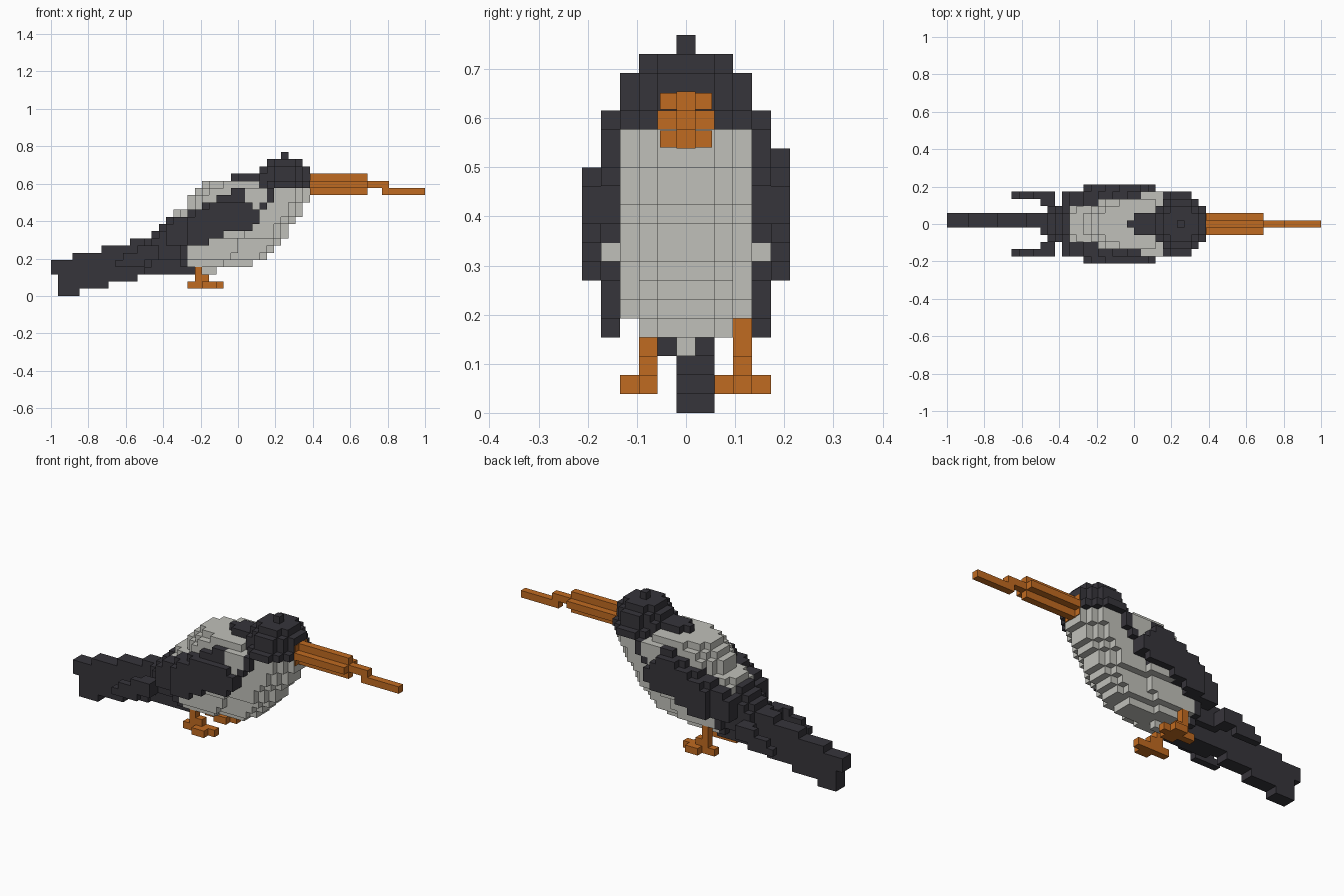
import bpy, bmesh
from mathutils import Vector

cube = bpy.data.objects.get("Cube")
if cube:
    bpy.data.objects.remove(cube, do_unlink=True)

S = 2 / 52  # edge of one block


def material(name, rgb):
    m = bpy.data.materials.new(name)
    m.use_nodes = True
    m.diffuse_color = (*rgb, 1)
    bsdf = m.node_tree.nodes["Principled BSDF"]
    bsdf.inputs["Base Color"].default_value = (*rgb, 1)
    bsdf.inputs["Roughness"].default_value = 0.9
    return m


DARK, LIGHT, ORANGE = 0, 1, 2
MATS = [material("charcoal feathers", (0.037, 0.035, 0.043)),
        material("pale grey feathers", (0.53, 0.53, 0.49)),
        material("orange bill", (0.53, 0.145, 0.015))]

parts = {}     # part name -> {cell: colour}
filled = set()  # every occupied cell


def add(part, cells, colour):
    """Claim free cells for a part; colour is a number or a rule."""
    store = parts.setdefault(part, {})
    for c in cells:
        if c not in filled:
            filled.add(c)
            store[c] = colour(*c) if callable(colour) else colour


def box(i0, i1, j0, j1, k0, k1):
    return [(i, j, k) for i in range(i0, i1 + 1)
            for j in range(j0, j1 + 1) for k in range(k0, k1 + 1)]


def slab(k, i0, i1, w, p=2.4):
    """One rounded horizontal layer, i0..i1 long and w blocks to each side."""
    mid, r = (i0 + i1) / 2, (i1 - i0 + 1) / 2
    return [c for c in box(i0, i1, -w, w, k, k)
            if (abs(c[0] - mid) / r) ** p + (abs(c[1]) / (w + 0.15)) ** p <= 1]


# Wings: an inner and an outer sheet of blocks, mirrored
INNER = {4: (9, 12), 5: (10, 14), 6: (12, 14), 7: (16, 20), 8: (16, 22), 9: (16, 26),
         10: (17, 28), 11: (19, 28), 12: (21, 27), 13: (23, 26), 14: (25, 26)}
OUTER = {7: (19, 21), 8: (19, 23), 9: (19, 27), 10: (19, 28), 11: (20, 28), 12: (22, 27)}
for name, s in (("left_wing", 1), ("right_wing", -1)):
    for k, (a, b) in INNER.items():
        add(name, box(a, b, 4 * s, 4 * s, k, k), DARK)
        if k > 4:  # root that joins the sheet to the body
            add(name, box(max(a, 13), b, 3 * s, 3 * s, k, k), DARK)
    for k, (a, b) in OUTER.items():
        add(name, box(a, b, 5 * s, 5 * s, k, k), DARK)
add("left_wing", box(24, 26, 5, 5, 13, 13), DARK)

# Tail: two blocks wide, stepping down to the tip
TAIL = [(1, 3), (1, 7), (1, 11), (0, 16), (0, 16), (3, 16), (7, 16), (11, 16)]
for k, (a, b) in enumerate(TAIL):
    add("tail", box(a, b, 0, 1, k, k), DARK)


# Body: slanted stack of rounded layers, dark rump, pale belly and back
def plumage(i, j, k):
    if i < 17 or (k < 7 and i < 19):
        return DARK
    if abs(j) >= 3 and ((i == 30 and k in (13, 14)) or (i == 29 and k == 12)):
        return DARK  # cheek stripe and eye
    return LIGHT


BODY = {4: (14, 27, 2), 5: (13, 29, 3), 6: (13, 30, 3), 7: (13, 31, 3),
        8: (14, 32, 4), 9: (15, 32, 4), 10: (16, 33, 4), 11: (17, 34, 4),
        12: (19, 34, 4), 13: (19, 35, 4), 14: (20, 35, 4)}
for k, (a, b, w) in BODY.items():
    add("body", slab(k, a, b, w), plumage)
add("body", box(13, 19, -1, 1, 3, 3), DARK)
add("body", box(20, 22, 0, 0, 3, 3), LIGHT)

# Head: dark cap with crest and pointed nape
for k, a, b, w in ((15, 29, 35, 4), (16, 29, 35, 3), (17, 29, 35, 3), (18, 30, 34, 2)):
    add("head", slab(k, a, b, w), DARK)
add("head", box(29, 30, -2, 2, 15, 16), DARK)
add("head", box(32, 32, 0, 0, 19, 19), DARK)
add("head", box(25, 25, 0, 0, 16, 16) + box(26, 28, -1, 1, 16, 16), DARK)
add("body", slab(15, 21, 31, 3), LIGHT)

# Bill: cross-shaped base with a thin stepped tip
add("bill", box(36, 43, -1, 1, 15, 15) + box(36, 43, 0, 0, 14, 16), ORANGE)
add("bill", box(44, 46, 0, 0, 15, 15) + box(46, 51, 0, 0, 14, 14), ORANGE)

# Legs and feet
add("right_leg", box(20, 20, -2, -2, 2, 3) + box(21, 21, -2, -2, 2, 2), ORANGE)
add("right_leg", box(19, 23, -2, -2, 1, 1) + box(21, 22, -3, -3, 1, 1), ORANGE)
add("left_leg", box(20, 20, 3, 3, 2, 4) + box(21, 21, 3, 3, 2, 2), ORANGE)
add("left_leg", box(19, 23, 3, 3, 1, 1) + box(21, 22, 2, 4, 1, 1), ORANGE)


def build(name, cells):
    """Mesh only the faces of a part that are open to the air."""
    bm = bmesh.new()
    for c, colour in cells.items():
        centre = Vector((-1 + (c[0] + 0.5) * S, c[1] * S, (c[2] + 0.5) * S))
        for axis in range(3):
            for sign in (-1, 1):
                n = Vector((0, 0, 0))
                n[axis] = sign
                if (c[0] + int(n.x), c[1] + int(n.y), c[2] + int(n.z)) in filled:
                    continue
                u = Vector((0, 0, 0))
                u[(axis + 1) % 3] = 1
                v = n.cross(u)
                corners = ((-1, -1), (1, -1), (1, 1), (-1, 1))
                f = bm.faces.new([bm.verts.new(centre + (n + u * a + v * b) * S / 2)
                                  for a, b in corners])
                f.material_index = colour
    bmesh.ops.remove_doubles(bm, verts=bm.verts, dist=S / 100)
    mesh = bpy.data.meshes.new(name)
    for m in MATS:
        mesh.materials.append(m)
    bm.to_mesh(mesh)
    bm.free()
    obj = bpy.data.objects.new(name, mesh)
    bpy.context.collection.objects.link(obj)


for part, cells in parts.items():
    build(part, cells)

# Orange skin around the root of the bill: thin corner plates on the face
for y in (-1, 1):
    for k in (14, 16):
        bpy.ops.mesh.primitive_cube_add(size=1, location=(-1 + 36 * S, y * 0.036, (k + 0.5) * S))
        plate = bpy.context.object
        plate.name = "bill_root_plate"
        plate.scale = (0.008, 0.034, 0.034)
        plate.data.materials.append(MATS[ORANGE])
